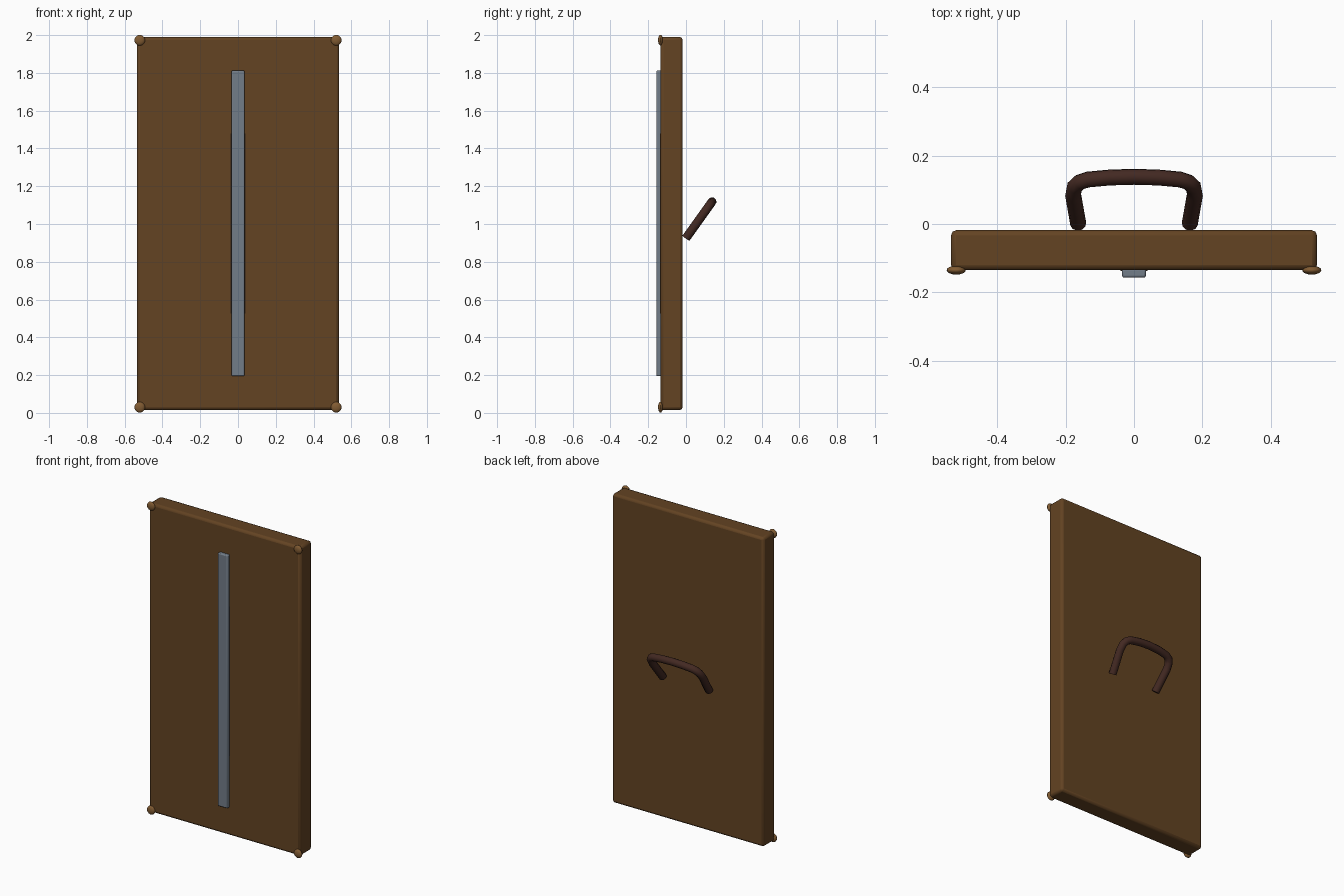
import bpy, math
from mathutils import Vector

if "Cube" in bpy.data.objects:
    bpy.data.objects.remove(bpy.data.objects["Cube"])


def material(name, rgb):
    m = bpy.data.materials.new(name)
    m.diffuse_color = (*rgb, 1)
    m.use_nodes = True
    m.node_tree.nodes["Principled BSDF"].inputs["Base Color"].default_value = m.diffuse_color
    return m


WOOD = material("brown wood", (0.125, 0.056, 0.016))
STUD = material("light bronze", (0.22, 0.105, 0.032))
STEEL = material("grey steel", (0.17, 0.205, 0.25))
DARK = material("dark edge", (0.03, 0.016, 0.008))
LEATHER = material("dark leather", (0.056, 0.022, 0.016))


def box(name, lo, hi, mat, bevel=0.0, segments=2):
    lo, hi = Vector(lo), Vector(hi)
    bpy.ops.mesh.primitive_cube_add(size=1, location=(lo + hi) / 2)
    o = bpy.context.object
    o.name = name
    o.scale = hi - lo
    bpy.ops.object.transform_apply(location=False, rotation=False, scale=True)
    o.data.materials.append(mat)
    if bevel:
        b = o.modifiers.new("bevel", 'BEVEL')
        b.width = bevel
        b.segments = segments
    bpy.ops.object.shade_smooth_by_angle(angle=math.radians(30))
    return o


# main slab
box("shield_board", (-0.535, -0.135, 0.015), (0.535, -0.018, 1.99), WOOD, 0.015)

# metal spine on the front, with a thin dark backing
box("front_spine", (-0.035, -0.157, 0.195), (0.035, -0.13, 1.812), STEEL, 0.006)
box("spine_backing", (-0.039, -0.138, 0.525), (0.039, -0.13, 1.48), DARK)

# flattened corner studs
for x in (-0.52, 0.52):
    for z in (0.03, 1.973):
        bpy.ops.mesh.primitive_uv_sphere_add(segments=16, ring_count=10, radius=1,
                                             location=(x, -0.135, z))
        o = bpy.context.object
        o.name = "corner_stud"
        o.scale = (0.028, 0.013, 0.028)
        bpy.ops.object.transform_apply(location=False, rotation=False, scale=True)
        o.data.materials.append(STUD)
        bpy.ops.object.shade_smooth_by_angle(angle=math.radians(40))

# curved grip on the back, lying in a tilted plane
half = [(0.163, 0.0), (0.178, 0.085), (0.174, 0.108), (0.16, 0.122),
        (0.135, 0.13), (0.07, 0.136)]
path = [(-x, y) for x, y in half] + [(0, 0.138)] + half[::-1]
curve = bpy.data.curves.new("back_grip", 'CURVE')
curve.dimensions = '3D'
curve.bevel_depth = 0.0235
curve.bevel_resolution = 3
curve.use_fill_caps = True
spline = curve.splines.new('POLY')
spline.points.add(len(path) - 1)
for p, (x, y) in zip(spline.points, path):
    p.co = (x, y, 0.925 + 1.4 * y, 1)
grip = bpy.data.objects.new("back_grip", curve)
bpy.context.collection.objects.link(grip)
bpy.ops.object.select_all(action='DESELECT')
grip.select_set(True)
bpy.context.view_layer.objects.active = grip
bpy.ops.object.convert(target='MESH')
grip = bpy.context.object
grip.data.materials.clear()
grip.data.materials.append(LEATHER)
bpy.ops.object.shade_smooth_by_angle(angle=math.radians(40))
